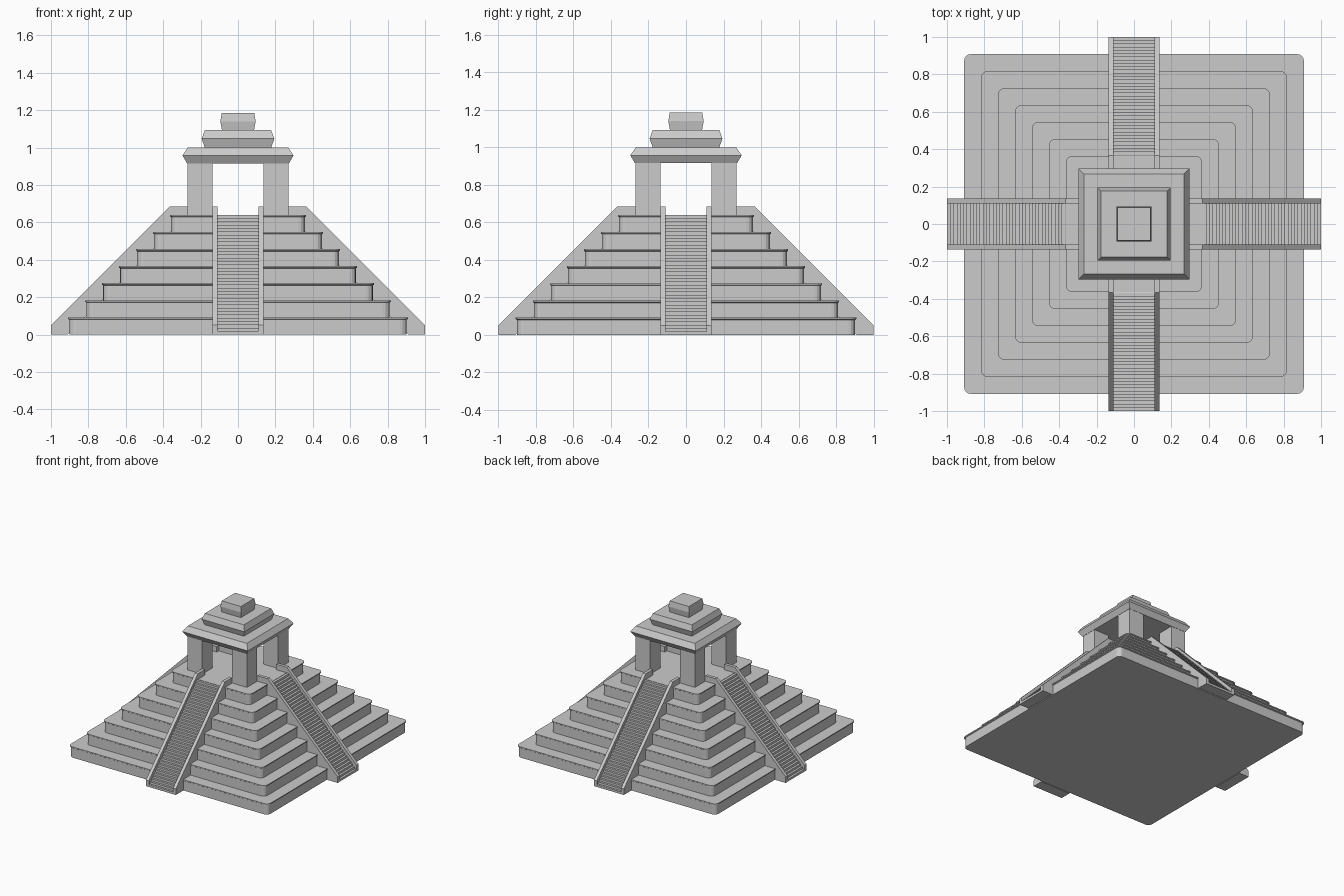
import bpy, bmesh, math
from mathutils import Matrix

if "Cube" in bpy.data.objects:
    bpy.data.objects.remove(bpy.data.objects["Cube"])


def finish(bm, name):
    bmesh.ops.recalc_face_normals(bm, faces=bm.faces)
    me = bpy.data.meshes.new(name)
    bm.to_mesh(me)
    bm.free()
    ob = bpy.data.objects.new(name, me)
    bpy.context.collection.objects.link(ob)
    return ob


def loft(name, sections, radius=0.0, seg=4):
    """Stack square sections (half width, z), with optionally rounded corners."""
    bm = bmesh.new()
    rings = []
    for half, z in sections:
        ring = []
        for k in range(4):
            n = seg if radius else 0
            for i in range(n + 1):
                a = math.pi / 2 * (k + (i / n if n else 0.5))
                sx, sy = [(1, 1), (-1, 1), (-1, -1), (1, -1)][k]
                c = half - radius
                ring.append(bm.verts.new((sx * c + radius * math.cos(a),
                                          sy * c + radius * math.sin(a), z)))
        rings.append(ring)
    for r0, r1 in zip(rings, rings[1:]):
        for i in range(len(r0)):
            j = (i + 1) % len(r0)
            bm.faces.new((r0[i], r0[j], r1[j], r1[i]))
    bm.faces.new(rings[0][::-1])
    bm.faces.new(rings[-1])
    return finish(bm, name)


def prism(name, profile, y0, y1, turn):
    """Extrude an (r, z) profile across y, then turn it about z."""
    bm = bmesh.new()
    face = bm.faces.new([bm.verts.new((r, y0, z)) for r, z in profile])
    ext = bmesh.ops.extrude_face_region(bm, geom=[face])
    moved = [v for v in ext["geom"] if isinstance(v, bmesh.types.BMVert)]
    bmesh.ops.translate(bm, verts=moved, vec=(0, y1 - y0, 0))
    bmesh.ops.transform(bm, matrix=Matrix.Rotation(turn, 4, 'Z'), verts=bm.verts)
    return finish(bm, name)


TIERS, TOP = 7, 0.64
H = TOP / TIERS

# Seven terraces with a thin lip at the top
for t in range(TIERS):
    w, z = 0.908 - 0.0907 * t, H * t
    loft(f"terrace_{t + 1}", [(w - 0.006, z), (w - 0.006, z + H - 0.012),
                              (w, z + H - 0.008), (w, z + H)], radius=0.035)

# Stepped stair profile and balustrade profile
STEPS = 36
run, rise = 0.63 / STEPS, TOP / STEPS
stair = [(0.91, 0), (1.0, 0)]
for i in range(STEPS):
    stair += [(1.0 - run * i, rise * (i + 1)), (1.0 - run * (i + 1), rise * (i + 1))]
stair.append((0.30, TOP - 0.03))
wall = [(0.91, 0), (1.0, 0), (1.0, 0.05), (0.365, 0.685), (0.27, 0.685), (0.27, 0.64)]

# Four stairways, each between two balustrades
for k in range(4):
    turn = k * math.pi / 2
    prism(f"stairs_{k + 1}", stair, -0.112, 0.112, turn)
    prism(f"balustrade_left_{k + 1}", wall, -0.136, -0.11, turn)
    prism(f"balustrade_right_{k + 1}", wall, 0.11, 0.136, turn)

# Four corner pillars of the temple
for k in range(4):
    prism(f"pillar_{k + 1}", [(0.136, TOP), (0.27, TOP), (0.27, 0.915), (0.136, 0.915)],
          0.136, 0.27, k * math.pi / 2)

# Three roof slabs with chamfered edges
loft("roof_lower", [(0.272, 0.915), (0.297, 0.957), (0.268, 1.0)])
loft("roof_middle", [(0.178, 1.0), (0.194, 1.047), (0.177, 1.093)])
loft("roof_cap", [(0.086, 1.093), (0.094, 1.14), (0.087, 1.185)])
